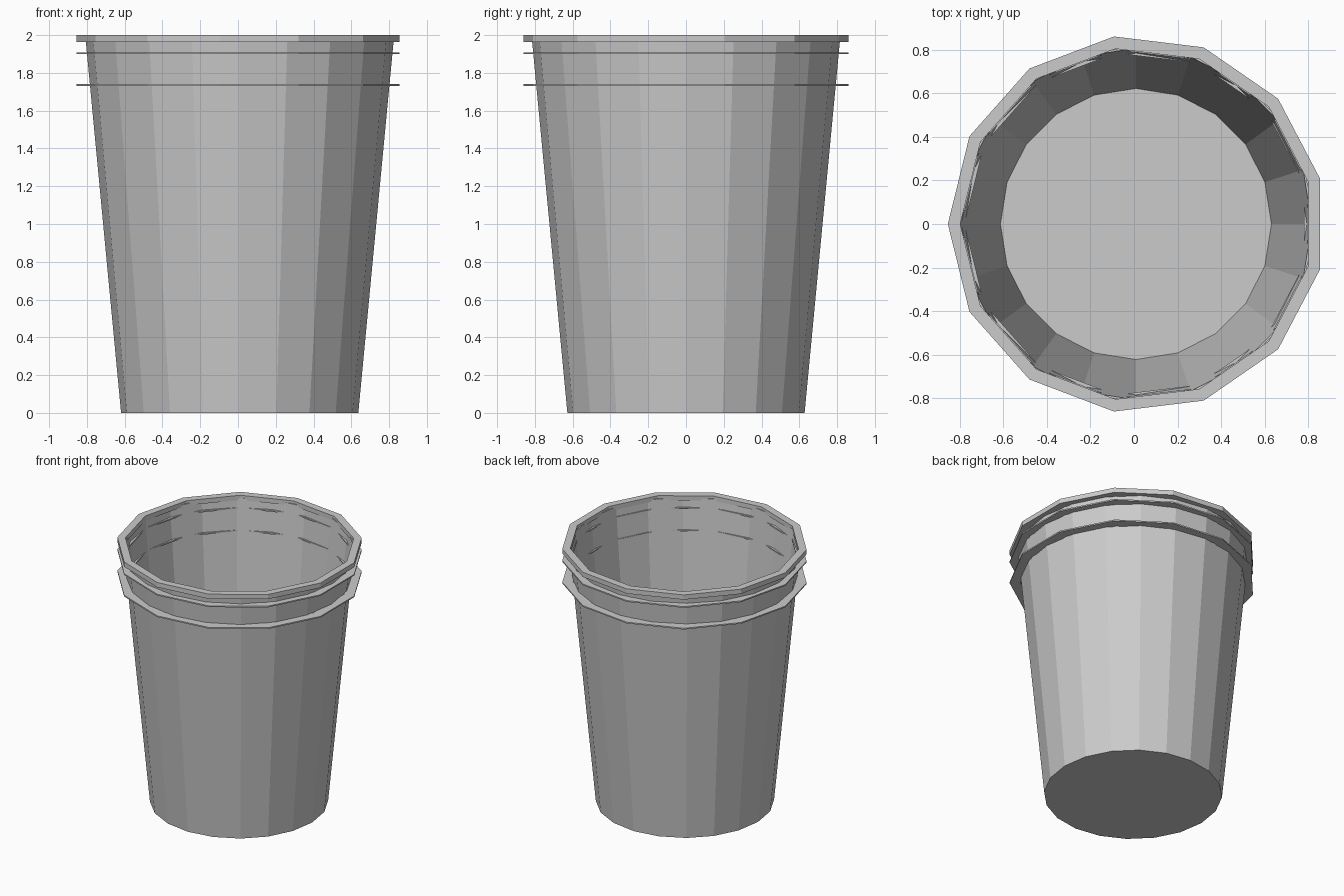
import bpy
import bmesh
from math import sin, cos, pi

cube = bpy.data.objects.get("Cube")
if cube:
    bpy.data.objects.remove(cube, do_unlink=True)

# One plain grey plastic
GREY = (0.6, 0.6, 0.6, 1.0)
plastic = bpy.data.materials.new("grey plastic")
plastic.use_nodes = True
plastic.diffuse_color = GREY
plastic.node_tree.nodes["Principled BSDF"].inputs["Base Color"].default_value = GREY


def lathe(name, profile, sides, start, centre_x, closed):
    """Spin a (radius, z) profile; closed joins its ends, otherwise cap them."""
    bm = bmesh.new()
    loops = []
    for radius, z in profile:
        loops.append([
            bm.verts.new((centre_x + radius * cos(start + 2 * pi * i / sides),
                          radius * sin(start + 2 * pi * i / sides), z))
            for i in range(sides)])
    pairs = list(zip(loops, loops[1:]))
    if closed:
        pairs.append((loops[-1], loops[0]))
    else:
        bm.faces.new(loops[0])
        bm.faces.new(loops[-1])
    for low, high in pairs:
        for i in range(sides):
            j = (i + 1) % sides
            bm.faces.new((low[i], low[j], high[j], high[i]))
    bmesh.ops.recalc_face_normals(bm, faces=bm.faces)
    mesh = bpy.data.meshes.new(name)
    bm.to_mesh(mesh)
    bm.free()
    mesh.materials.append(plastic)
    obj = bpy.data.objects.new(name, mesh)
    bpy.context.collection.objects.link(obj)
    return obj


def ring(name, inner, low, high):
    """Flat collar with thirteen sides and a corner pointing to -x."""
    outer = 0.867
    lathe(name, [(inner, low), (outer, low), (outer, high), (inner, high)],
          13, pi, 0.0125, True)


# Tapered thin-walled body with a closed floor
lathe("bucket_body",
      [(0.628, 0), (0.816, 1.98), (0.807, 1.98), (0.622, 0.01)],
      20, 0, 0.009, False)

# Thick rim and two thin collars below it
ring("top_rim", 0.81, 1.963, 2.0)
ring("upper_collar", 0.805, 1.899, 1.909)
ring("lower_collar", 0.79, 1.731, 1.741)
